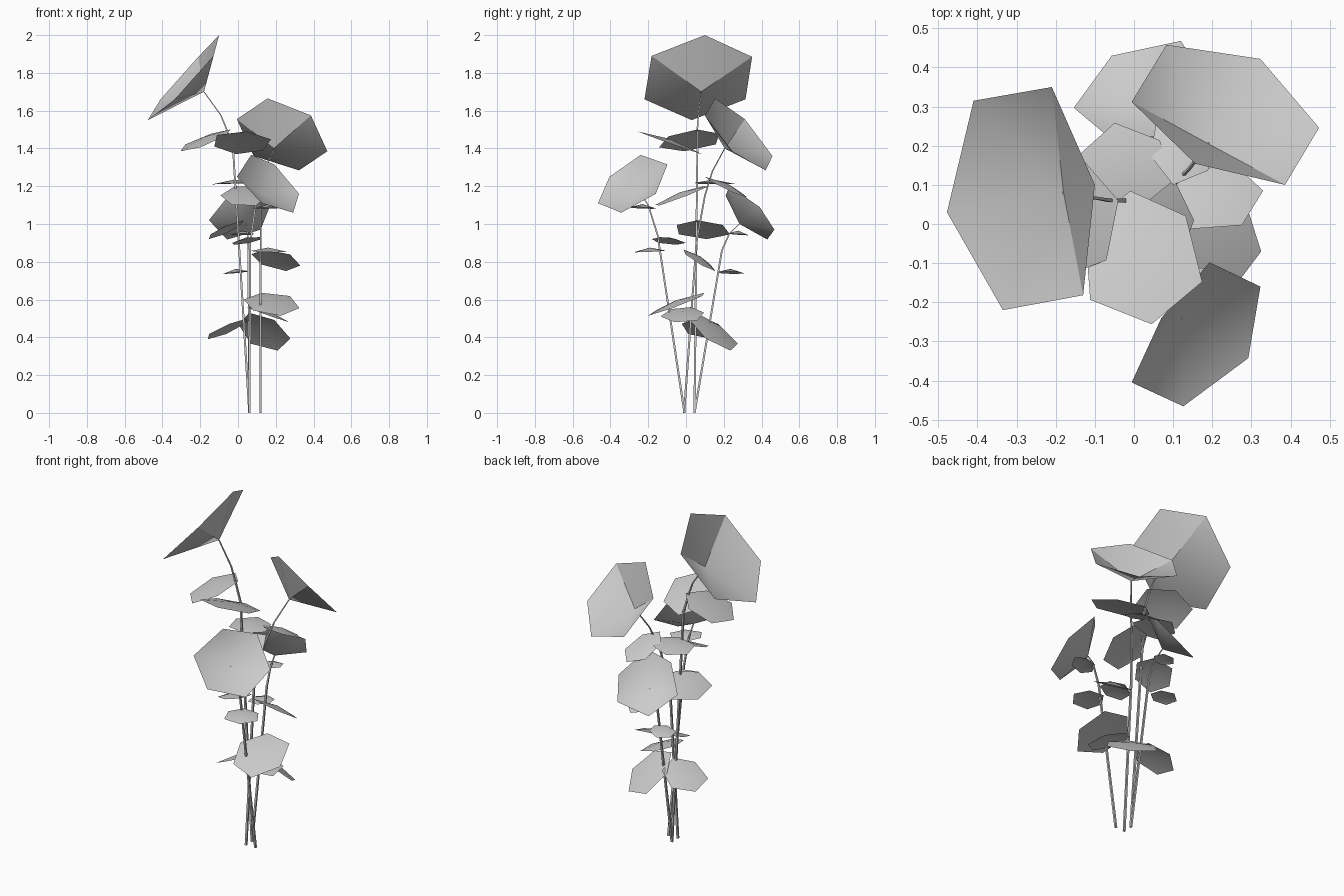
import bpy, bmesh, math
from mathutils import Vector

if "Cube" in bpy.data.objects:
    bpy.data.objects.remove(bpy.data.objects["Cube"])

grey = bpy.data.materials.new("soft_grey")
grey.diffuse_color = (0.6, 0.6, 0.6, 1)
grey.use_nodes = True
grey.node_tree.nodes["Principled BSDF"].inputs["Base Color"].default_value = grey.diffuse_color


def finish(name, bm, smooth=True):
    """Turn a bmesh into a grey object."""
    me = bpy.data.meshes.new(name)
    for f in bm.faces:
        f.smooth = smooth
    bm.to_mesh(me)
    bm.free()
    me.materials.append(grey)
    ob = bpy.data.objects.new(name, me)
    bpy.context.collection.objects.link(ob)
    return ob


def fan(name, hub, rim, creases=()):
    """Six-sided surface: a hub joined to a closed rim, sharp along chosen spokes."""
    bm = bmesh.new()
    h = bm.verts.new(hub)
    vs = [bm.verts.new(p) for p in rim]
    for a, b in zip(vs, vs[1:] + vs[:1]):
        bm.faces.new((h, a, b))
    bmesh.ops.recalc_face_normals(bm, faces=bm.faces)
    if sum((f.normal.z * f.calc_area() for f in bm.faces)) < 0:
        bmesh.ops.reverse_faces(bm, faces=bm.faces)
    for i in creases:
        bm.edges.get((h, vs[i])).smooth = False
    return finish(name, bm)


def stem(name, pts, r=0.008):
    """Thin four-sided tube tapering towards the flower."""
    bm = bmesh.new()
    rings = []
    for i, p in enumerate(pts):
        k = r * (1 - 0.5 * i / (len(pts) - 1))
        rings.append([bm.verts.new((p[0] + k * math.cos((a + .5) * math.pi / 2),
                                    p[1] + k * math.sin((a + .5) * math.pi / 2), p[2]))
                      for a in range(4)])
    for lo, hi in zip(rings, rings[1:]):
        for j in range(4):
            bm.faces.new((lo[j], lo[(j + 1) % 4], hi[(j + 1) % 4], hi[j]))
    bm.faces.new(rings[0][::-1])
    bm.faces.new(rings[-1])
    return finish(name, bm, False)


def leaf(name, base, tip, width, roll=0.0, bulge=0.02):
    """Six-sided leaf from its base to its tip, with a slightly raised middle."""
    base, tip = Vector(base), Vector(tip)
    axis = tip - base
    side = Vector((axis.y, -axis.x, 0)).normalized()
    side.z = roll
    up = side.cross(axis).normalized()
    up = up if up.z > 0 else -up
    w = side * width / 2
    rim = [base, base + axis * 0.25 + w * 0.9, base + axis * 0.75 + w,
           tip, base + axis * 0.75 - w, base + axis * 0.25 - w * 0.9]
    return fan(name, base + axis * 0.5 + up * bulge, rim)


# Flowers: open six-sided cones, pointed end on the stem, upper petal creased
fan("tall_flower", (-.18, .08, 1.70),
    [(-.10, .10, 2.0), (-.21, .35, 1.885), (-.41, .315, 1.66),
     (-.478, .03, 1.55), (-.335, -.22, 1.66), (-.13, -.182, 1.89)], (1, 5))
fan("back_right_flower", (.19, .205, 1.40),
    [(-.006, .312, 1.555), (.083, .458, 1.36), (.323, .422, 1.284),
     (.473, .246, 1.385), (.386, .10, 1.575), (.157, .154, 1.665)], (4, 0))
fan("front_flower", (.12, -.24, 1.16),
    [(-.006, -.405, 1.25), (.126, -.466, 1.11), (.292, -.343, 1.06),
     (.323, -.16, 1.16), (.193, -.098, 1.315), (.07, -.24, 1.366)])
fan("back_flower", (.04, .283, 1.0),
    [(-.154, .297, 1.02), (-.057, .43, .918), (.12, .468, .97),
     (.167, .39, 1.09), (.09, .23, 1.2), (-.05, .21, 1.15)])

# Stems
stem("tall_stem", [(.06, .045, 0), (-.025, .06, 1.38), (-.06, .06, 1.5),
                   (-.09, .065, 1.575), (-.18, .08, 1.70)])
stem("back_right_stem", [(.06, -.01, 0), (.065, .055, .9), (.10, .10, 1.15),
                         (.14, .14, 1.28), (.19, .205, 1.40)])
stem("front_stem", [(.12, -.008, 0), (.12, -.15, .94), (.12, -.2, 1.1), (.12, -.24, 1.16)])
stem("back_stem", [(.06, .045, 0), (.055, .19, .86), (.05, .23, .95), (.04, .283, 1.0)])

# Leaves: base, tip, width, sideways roll
leaves = [
    ((-.01, .085, 1.37), (.045, -.256, 1.49), .29, .08),
    ((-.04, .06, 1.50), (-.305, -.01, 1.385), .31, .05),
    ((.10, .12, 1.20), (-.03, -.166, 1.10), .21, .25),
    ((.10, .10, 1.25), (.16, .325, 1.14), .17, 0),
    ((.10, .11, 1.22), (-.137, .18, 1.21), .20, 0),
    ((.07, .05, .84), (.33, .085, .78), .16, .55),
    ((.03, -.02, .60), (.325, -.07, .555), .29, -.36),
    ((.05, .03, .56), (.27, -.06, .48), .21, .1),
    ((.05, .05, .50), (-.16, .14, .39), .23, 0),
    ((.06, .05, .53), (.21, .235, .33), .27, .1),
    ((.06, .21, .75), (-.08, .26, .735), .13, 0),
    ((.12, -.11, .86), (.20, -.27, .85), .18, 0),
    ((.12, -.14, .93), (-.02, -.05, .89), .17, 0),
    ((.03, .06, 1.02), (-.155, .11, .92), .28, 0),
    ((.05, .22, .95), (.00, .33, .94), .12, 0),
    ((.12, -.18, 1.08), (.20, -.28, 1.09), .17, 0),
]
for i, spec in enumerate(leaves):
    leaf(f"leaf_{i + 1}", *spec)
